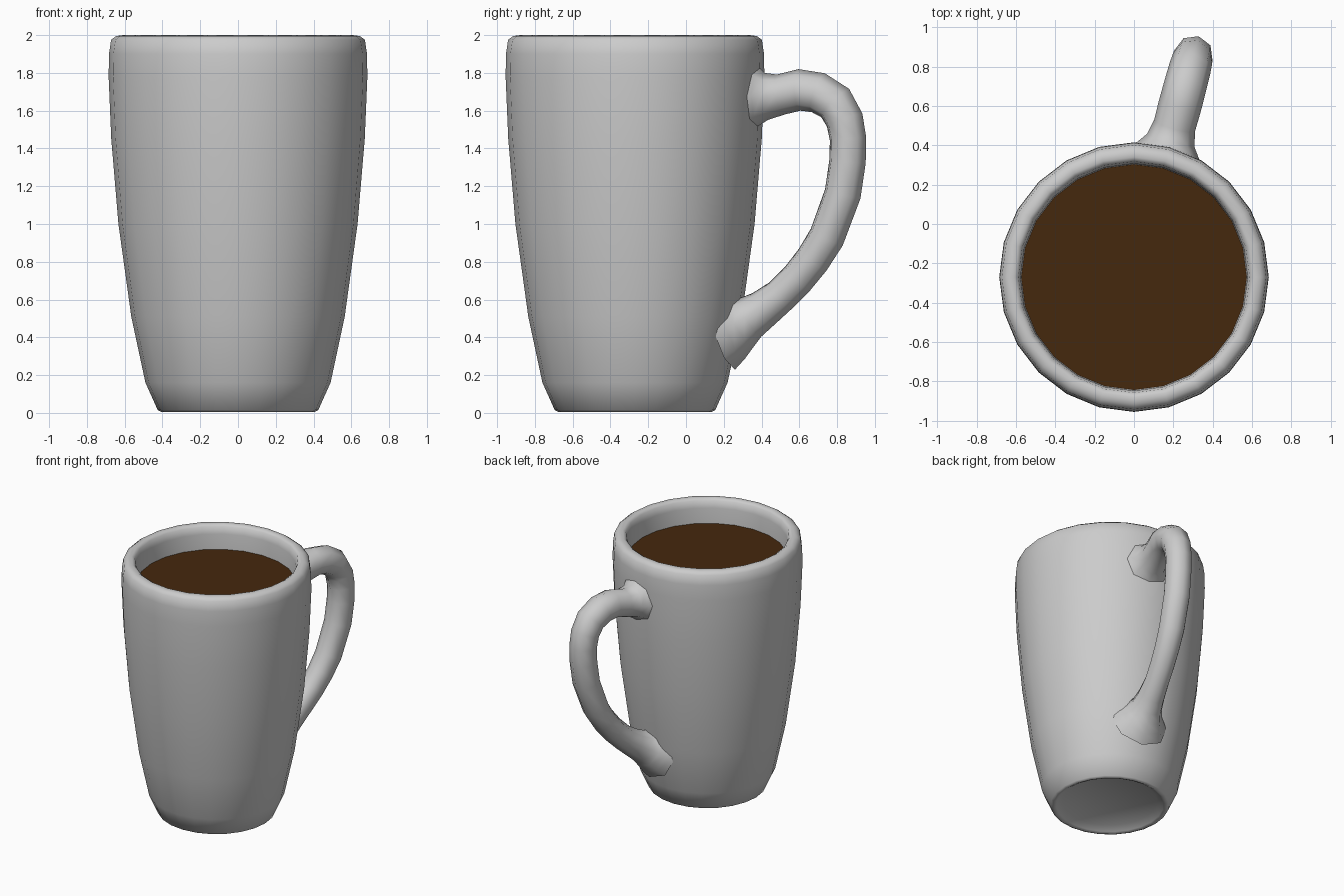
import bpy, bmesh, math

if "Cube" in bpy.data.objects:
    bpy.data.objects.remove(bpy.data.objects["Cube"])

SIDES = 24
CY = -0.27                      # cup axis position in y
TURN = math.radians(15)         # handle direction, measured from +y


def lathe(name, profile, smooth_angle=None):
    """Spin (radius, z) points around the cup axis; radius 0 makes a pole."""
    bm = bmesh.new()
    verts = [bm.verts.new((r, 0, z)) for r, z in profile]
    edges = [bm.edges.new(p) for p in zip(verts, verts[1:])]
    bmesh.ops.spin(bm, geom=verts + edges, cent=(0, 0, 0), axis=(0, 0, 1),
                   angle=math.tau, steps=SIDES, use_merge=True)
    bmesh.ops.remove_doubles(bm, verts=bm.verts, dist=1e-5)
    bmesh.ops.recalc_face_normals(bm, faces=bm.faces)
    me = bpy.data.meshes.new(name)
    bm.to_mesh(me)
    bm.free()
    ob = bpy.data.objects.new(name, me)
    ob.location.y = CY
    bpy.context.collection.objects.link(ob)
    if smooth_angle:
        smooth(ob, smooth_angle)
    return ob


def smooth(ob, degrees):
    bpy.ops.object.select_all(action='DESELECT')
    ob.select_set(True)
    bpy.context.view_layer.objects.active = ob
    bpy.ops.object.shade_smooth_by_angle(angle=math.radians(degrees))


# Cup: recessed underside, outer wall, rounded rim, inner wall and floor
lathe("cup", [
    (0, 0.05), (0.34, 0.045), (0.385, 0.015), (0.405, 0.005), (0.425, 0.015),
    (0.49, 0.16), (0.565, 0.51), (0.633, 1.0), (0.671, 1.45), (0.685, 1.78),
    (0.683, 1.90), (0.672, 1.975), (0.645, 1.995), (0.61, 2.0), (0.588, 1.985),
    (0.577, 1.93), (0.572, 1.78), (0.555, 1.4), (0.515, 0.9), (0.44, 0.4),
    (0.36, 0.16), (0, 0.14)], 60)

# Coffee: flat disc just below the rim
coffee = lathe("coffee", [(0, 1.81), (0.573, 1.81)])
if coffee.data.polygons[0].normal.z < 0:
    coffee.data.flip_normals()
mat = bpy.data.materials.new("coffee_brown")
mat.diffuse_color = (0.06, 0.021, 0.004, 1)
mat.use_nodes = True
mat.node_tree.nodes["Principled BSDF"].inputs["Base Color"].default_value = mat.diffuse_color
coffee.data.materials.append(mat)

# Handle: round tube along a path (y, z, radius), flared where it meets the cup
path = [(0.345, 1.675, 0.185), (0.385, 1.675, 0.155), (0.425, 1.675, 0.125),
        (0.50, 1.685, 0.108), (0.60, 1.71, 0.11), (0.70, 1.695, 0.109),
        (0.79, 1.64, 0.107), (0.84, 1.55, 0.103), (0.858, 1.45, 0.1),
        (0.855, 1.33, 0.1), (0.83, 1.16, 0.1), (0.745, 0.93, 0.098),
        (0.67, 0.81, 0.095), (0.59, 0.71, 0.093), (0.50, 0.62, 0.093),
        (0.41, 0.55, 0.103), (0.34, 0.505, 0.118), (0.29, 0.475, 0.145),
        (0.25, 0.455, 0.18), (0.20, 0.44, 0.22)]
cu = bpy.data.curves.new("handle", 'CURVE')
cu.dimensions = '3D'
cu.bevel_depth = 1.0
cu.bevel_resolution = 2
cu.use_fill_caps = True
sp = cu.splines.new('POLY')
sp.points.add(len(path) - 1)
for pt, (y, z, r) in zip(sp.points, path):
    pt.co = ((y - CY) * math.tan(TURN), y, z, 1)
    pt.radius = r
handle = bpy.data.objects.new("handle", cu)
bpy.context.collection.objects.link(handle)
bpy.ops.object.select_all(action='DESELECT')
handle.select_set(True)
bpy.context.view_layer.objects.active = handle
bpy.ops.object.convert(target='MESH')
smooth(bpy.context.view_layer.objects.active, 60)
